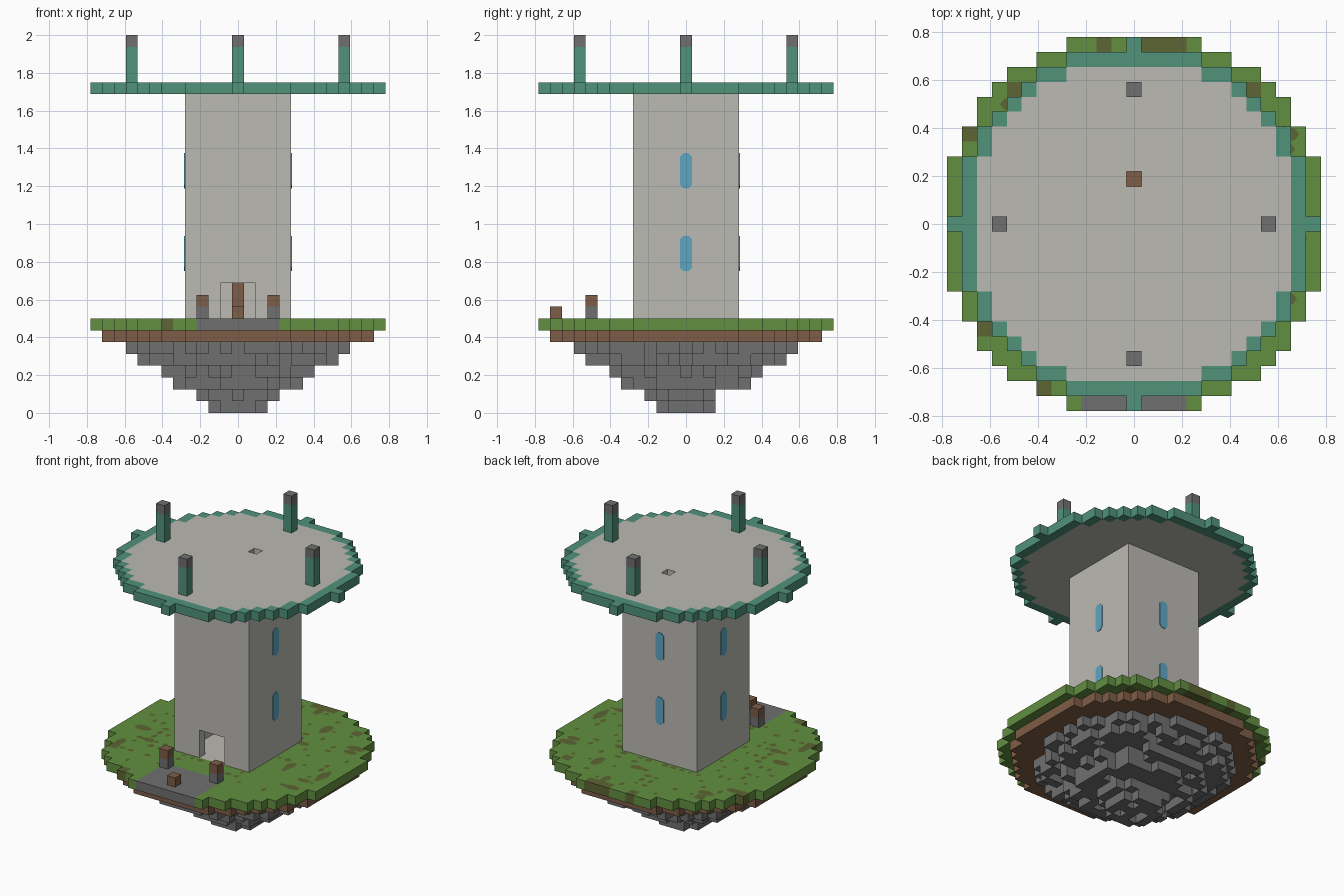
import bpy, bmesh, math, random
from mathutils import Matrix, Vector

random.seed(4)
U = 1 / 16  # edge of one block

if "Cube" in bpy.data.objects:
    bpy.data.objects.remove(bpy.data.objects["Cube"], do_unlink=True)


def linear(c):
    c /= 255
    return c / 12.92 if c <= 0.04045 else ((c + 0.055) / 1.055) ** 2.4


def material(name, r, g, b):
    m = bpy.data.materials.new(name)
    m.use_nodes = True
    col = (linear(r), linear(g), linear(b), 1)
    m.diffuse_color = col
    bsdf = m.node_tree.nodes["Principled BSDF"]
    bsdf.inputs["Base Color"].default_value = col
    bsdf.inputs["Roughness"].default_value = 0.9
    return m


PALE = material("pale_stone", 187, 186, 179)
ROCK = material("dark_rock", 112, 112, 112)
WOOD = material("brown_earth", 125, 93, 70)
GRASS = material("grass_green", 98, 143, 64)
MOSS = material("olive_patch", 93, 101, 51)
TEAL = material("teal_trim", 80, 146, 122)
GLASS = material("window_blue", 95, 166, 194)


def finish(name, bm, mats):
    me = bpy.data.meshes.new(name)
    bm.to_mesh(me)
    bm.free()
    for m in mats:
        me.materials.append(m)
    ob = bpy.data.objects.new(name, me)
    bpy.context.collection.objects.link(ob)
    return ob


def blocks(name, cells):
    """Skin a {(x, y, layer): material} grid with its exposed faces only."""
    mats = list(dict.fromkeys(cells.values()))
    bm = bmesh.new()
    verts = {}

    def vert(p):
        key = tuple(round(2 * v) for v in p)
        if key not in verts:
            verts[key] = bm.verts.new(p * U)
        return verts[key]

    for (x, y, z), mat in cells.items():
        centre = Vector((x, y, z + 0.5))
        for axis in range(3):
            for sign in (-1, 1):
                n = Vector((0, 0, 0))
                n[axis] = sign
                if (x + int(n.x), y + int(n.y), z + int(n.z)) in cells:
                    continue
                u = Vector((0, 0, 0))
                u[(axis + 1) % 3] = 0.5
                v = n.cross(u)
                mid = centre + n / 2
                f = bm.faces.new([vert(mid + d) for d in (-u - v, u - v, u + v, v - u)])
                f.material_index = mats.index(mat)
    # Merge flat areas of one colour into large faces
    bmesh.ops.dissolve_limit(bm, angle_limit=0.01, verts=bm.verts[:],
                             edges=bm.edges[:], delimit={'MATERIAL'})
    return finish(name, bm, mats)


def disc(radius):
    limit = (radius + 0.83) ** 2
    span = range(-radius, radius + 1)
    return [(x, y) for x in span for y in span if x * x + y * y <= limit]


# Hanging rock: ragged columns that reach lower towards the middle
reach = (2.7, 3.6, 5.7, 6.8, 8.7, 9.7)
rock = {}
for x, y in disc(9):
    r = math.hypot(x, y)
    low = next((i for i, lim in enumerate(reach) if r < lim), 6)
    low += random.choice((0, 0, 1))
    for z in range(low, 6):
        rock[x, y, z] = ROCK
blocks("hanging_rock", rock)

# Earth layer
blocks("earth_layer", {(x, y, 6): WOOD for x, y in disc(11)})

# Grass layer with paved forecourt and tower floor
mossy = {(-2, 12), (1, 12), (2, 12), (3, 12), (-8, 9), (8, 9),
         (-11, 6), (-10, -7), (-6, -11)}


def ground(x, y):
    if max(abs(x), abs(y)) <= 4:
        return PALE
    if abs(x) <= 3 and y <= -8:
        return ROCK
    return MOSS if (x, y) in mossy else GRASS


blocks("grass_layer", {(x, y, 7): ground(x, y) for x, y in disc(12)})

# Olive patches lying on the grass
lawn = [c for c in disc(11) if ground(*c) == GRASS]
bm = bmesh.new()
for i in range(120):
    x, y = random.choice(lawn)
    big = i % 8 == 0
    size = random.uniform(0.5, 0.7) if big else random.uniform(0.2, 0.36)
    place = (Matrix.Translation((x * U, y * U, 8 * U + 0.002))
             @ Matrix.Rotation(random.choice((0, math.pi / 2)), 4, 'Z')
             @ Matrix.Diagonal((size * U * (1.5 if big else 1.2), size * U * 0.8, 1, 1)))
    bmesh.ops.create_circle(bm, cap_ends=True, segments=8, radius=1, matrix=place)
finish("grass_patches", bm, [MOSS])

# Hollow square tower with a doorway in front
tower = {}
for x in range(-4, 5):
    for y in range(-4, 5):
        for z in range(8, 27):
            doorway = y == -4 and abs(x) <= 1 and z <= 10
            if max(abs(x), abs(y)) == 4 and not doorway:
                tower[x, y, z] = PALE
blocks("tower_walls", tower)

# Ladder inside, below the roof hatch
blocks("ladder", {(0, 3, z): WOOD for z in range(8, 27)})


# Windows: two on each side wall and on the back wall
def window(name, angle, z):
    half, tall, cut = U / 2, 1.5 * U, 0.3 * U
    corner = [(half, tall - cut), (half - cut, tall)]
    ring = corner + [(-a, b) for a, b in reversed(corner)]
    ring += [(-a, -b) for a, b in ring]
    bm = bmesh.new()
    face = bm.faces.new([bm.verts.new((4.5 * U, a, b)) for a, b in ring])
    new = bmesh.ops.extrude_face_region(bm, geom=[face])["geom"]
    bmesh.ops.translate(bm, vec=(0.004, 0, 0),
                        verts=[g for g in new if isinstance(g, bmesh.types.BMVert)])
    bmesh.ops.recalc_face_normals(bm, faces=bm.faces[:])
    ob = finish(name, bm, [GLASS])
    ob.location.z = z
    ob.rotation_euler.z = angle


for side, turn in (("left", 0), ("back", 1), ("right", 2)):
    for level, z in (("lower", 13.5), ("upper", 20.5)):
        window(f"{side}_{level}_window", turn * math.pi / 2, z * U)

# Roof platform: pale deck, teal rim, four lugs and a hatch
deck = set(disc(10))
roof = {(x, y, 27): PALE if (x, y) in deck else TEAL for x, y in disc(11)}
del roof[0, 3, 27]
compass = ((1, 0), (0, 1), (-1, 0), (0, -1))
for dx, dy in compass:
    roof[12 * dx, 12 * dy, 27] = TEAL
blocks("roof_platform", roof)

# Roof posts with dark caps
for (dx, dy), side in zip(compass, ("left", "back", "right", "front")):
    blocks(f"{side}_roof_post",
           {(9 * dx, 9 * dy, z): ROCK if z == 31 else TEAL for z in range(28, 32)})

# Forecourt posts and stool
for sx, side in ((-3, "right"), (3, "left")):
    blocks(f"{side}_gate_post", {(sx, -8, 8): ROCK, (sx, -8, 9): WOOD})
blocks("stool", {(0, -11, 8): WOOD})
